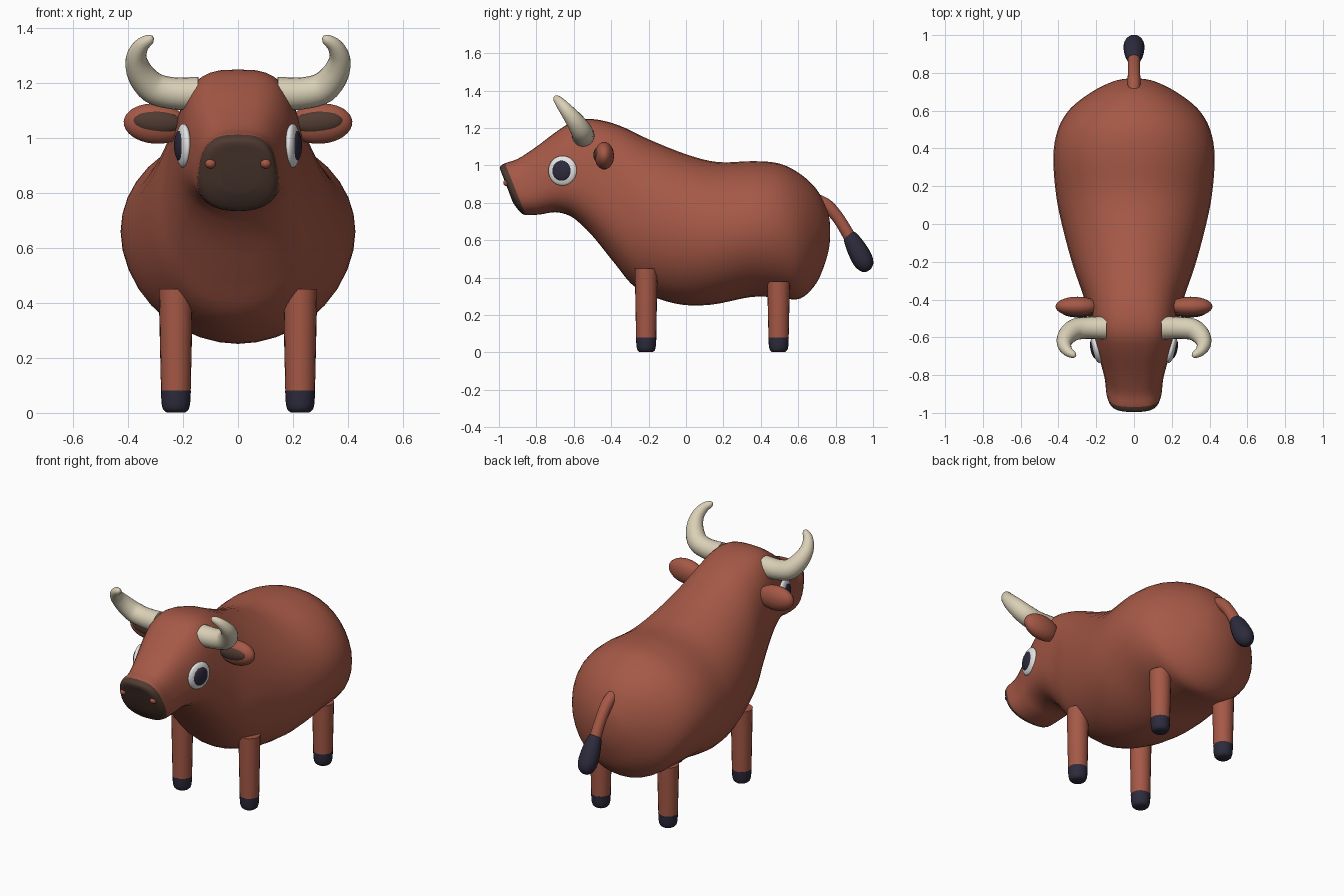
import bpy, bmesh, math
from mathutils import Vector, Matrix

if "Cube" in bpy.data.objects:
    bpy.data.objects.remove(bpy.data.objects["Cube"])


def material(name, r, g, b):
    m = bpy.data.materials.new(name)
    m.diffuse_color = (r, g, b, 1)
    m.use_nodes = True
    m.node_tree.nodes["Principled BSDF"].inputs["Base Color"].default_value = m.diffuse_color
    return m


HIDE = material("red_brown_hide", 0.376, 0.098, 0.061)
MUZZLE = material("dark_brown", 0.080, 0.043, 0.031)
HORN = material("bone", 0.70, 0.63, 0.47)
HOOF = material("dark_navy", 0.026, 0.024, 0.045)
WHITE = material("eye_white", 0.78, 0.78, 0.78)


def finish(name, bm, mats, angle=50):
    bmesh.ops.recalc_face_normals(bm, faces=bm.faces)
    me = bpy.data.meshes.new(name)
    bm.to_mesh(me)
    bm.free()
    ob = bpy.data.objects.new(name, me)
    bpy.context.collection.objects.link(ob)
    for m in mats:
        me.materials.append(m)
    bpy.ops.object.select_all(action='DESELECT')
    ob.select_set(True)
    bpy.context.view_layer.objects.active = ob
    bpy.ops.object.shade_smooth_by_angle(angle=math.radians(angle))
    return ob


def spline(rows, steps):
    """Catmull-Rom interpolation of rows of numbers."""
    out = []
    for i in range(len(rows) - 1):
        quad = (rows[max(i - 1, 0)], rows[i], rows[i + 1], rows[min(i + 2, len(rows) - 1)])
        for s in range(steps):
            t = s / steps
            out.append([0.5 * (2 * b + (c - a) * t + (2 * a - 5 * b + 4 * c - d) * t * t
                               + (3 * b - a - 3 * c + d) * t ** 3) for a, b, c, d in zip(*quad)])
    return out + [list(rows[-1])]


def loft(name, rings, mats, split=0, angle=50):
    """Skin closed rings; segments before split take the second material."""
    bm = bmesh.new()
    loops = [[bm.verts.new(p) for p in ring] for ring in rings]
    n = len(loops[0])
    for i, (a, b) in enumerate(zip(loops, loops[1:])):
        for k in range(n):
            f = bm.faces.new((a[k], a[(k + 1) % n], b[(k + 1) % n], b[k]))
            f.material_index = 1 if i < split else 0
    bm.faces.new(loops[0]).material_index = 1 if split else 0
    bm.faces.new(loops[-1])
    return finish(name, bm, mats, angle)


def tube(name, path, mats, steps=4, sides=20, split=0):
    """Round tube through rows of x, y, z, radius."""
    rows = spline(path, steps)
    pts = [Vector(r[:3]) for r in rows]
    rings, side = [], None
    for i, p in enumerate(pts):
        d = (pts[min(i + 1, len(pts) - 1)] - pts[max(i - 1, 0)]).normalized()
        ref = side if side else (Vector((0, 1, 0)) if abs(d.y) < 0.8 else Vector((1, 0, 0)))
        side = (ref - d * ref.dot(d)).normalized()
        up = d.cross(side)
        rings.append([p + rows[i][3] * (side * math.cos(math.tau * k / sides)
                                        + up * math.sin(math.tau * k / sides)) for k in range(sides)])
    return loft(name, rings, mats, split)


def ellipsoid(name, centre, radii, mat, rot=Matrix.Identity(4)):
    bm = bmesh.new()
    bmesh.ops.create_uvsphere(bm, u_segments=28, v_segments=16, radius=1)
    bm.transform(Matrix.Translation(centre) @ rot @ Matrix.Diagonal((*radii, 1)))
    return finish(name, bm, [mat], 80)


# Body and head in one skin:
# top y, top z, bottom y, bottom z, half width, upper squareness, upward taper
stations = [
    (-0.982, 0.95, -0.925, 0.80, 0.07, 2.8, .08),
    (-0.995, 0.99, -0.89, 0.755, 0.125, 3.0, .10),
    (-0.968, 1.012, -0.858, 0.735, 0.143, 3.2, .14),
    (-0.90, 1.035, -0.78, 0.738, 0.150, 3.0, .17),
    (-0.80, 1.10, -0.70, 0.75, 0.172, 3.0, .16),
    (-0.68, 1.19, -0.62, 0.73, 0.203, 3.0, .14),
    (-0.59, 1.24, -0.55, 0.675, 0.220, 3.2, .13),
    (-0.49, 1.247, -0.48, 0.60, 0.238, 3.1, .13),
    (-0.36, 1.215, -0.38, 0.475, 0.268, 2.5, .10),
    (-0.20, 1.14, -0.26, 0.34, 0.32, 2.1, .03),
    (0.0, 1.06, -0.06, 0.262, 0.375, 2.0, 0),
    (0.17, 1.018, 0.13, 0.255, 0.412, 2.0, 0),
    (0.36, 1.023, 0.35, 0.297, 0.427, 2.0, 0),
    (0.50, 1.01, 0.50, 0.293, 0.403, 2.0, 0),
    (0.61, 0.955, 0.61, 0.288, 0.338, 2.0, 0),
    (0.70, 0.87, 0.70, 0.375, 0.222, 2.0, 0),
    (0.755, 0.76, 0.755, 0.515, 0.11, 2.0, 0),
    (0.77, 0.69, 0.77, 0.60, 0.035, 2.0, 0),
]
rings = []
for yt, zt, yb, zb, hw, n, taper in spline(stations, 4):
    ring = []
    for k in range(36):
        a = math.tau * k / 36
        e = n if math.cos(a) > 0 else min(n, 2.35)
        c, s = [math.copysign(abs(v) ** (2 / e), v) for v in (math.cos(a), math.sin(a))]
        ring.append((hw * s * (1 - taper * c), (yt + yb) / 2 + (yt - yb) / 2 * c,
                     (zt + zb) / 2 + (zt - zb) / 2 * c))
    rings.append(ring)
loft("body", rings, [HIDE, MUZZLE], split=8)

# Paired parts
for s, side in ((-1, "left"), (1, "right")):
    # Horn
    horn = [(.145, -.55, 1.16, .062), (.24, -.55, 1.163, .058), (.31, -.558, 1.183, .057),
            (.355, -.592, 1.235, .049), (.37, -.635, 1.29, .038), (.352, -.672, 1.335, .028),
            (.322, -.692, 1.358, .019), (.310, -.698, 1.365, .008)]
    tube("horn_" + side, [(s * x, y, z, r) for x, y, z, r in horn], [HORN])

    # Ear with dark inner patch
    tilt = Matrix.Rotation(-s * math.radians(4), 4, 'Y')
    ellipsoid("ear_" + side, (s * .30, -.437, 1.052), (.116, .052, .073), HIDE, tilt)
    ellipsoid("inner_ear_" + side, (s * .293, -.467, 1.057), (.09, .028, .042), MUZZLE, tilt)

    # Eye and pupil, turned slightly forward
    turn = Matrix.Rotation(-s * math.radians(13), 4, 'Z')
    ellipsoid("eye_" + side, (s * .199, -.66, .972), (.024, .078, .08), WHITE, turn)
    ellipsoid("pupil_" + side, (s * .211, -.664, .972), (.019, .053, .056), HOOF, turn)

    # Nostril
    ellipsoid("nostril_" + side, (s * .10, -.957, .907), (.02, .02, .018), HIDE)

    # Legs with hooves
    for place, y, top in (("front", -.213, .45), ("rear", .495, .38)):
        x = s * .226
        tube(f"{place}_leg_{side}", [(x, y, .08, .054), (x, y, top, .061)], [HIDE], 2)
        tube(f"{place}_hoof_{side}", [(x, y, .002, .034), (x, y, .012, .046), (x, y, .035, .052),
                                      (x, y, .081, .0545)], [HOOF], 2)

# Tail and tuft
tube("tail", [(0, .69, .82, .032), (0, .755, .785, .034), (0, .82, .71, .032),
              (0, .885, .60, .033)], [HIDE])
tube("tail_tuft", [(0, .868, .635, .022), (0, .877, .62, .038), (0, .91, .56, .052),
                   (0, .945, .495, .055), (0, .966, .455, .040), (0, .976, .438, .014)], [HOOF])
